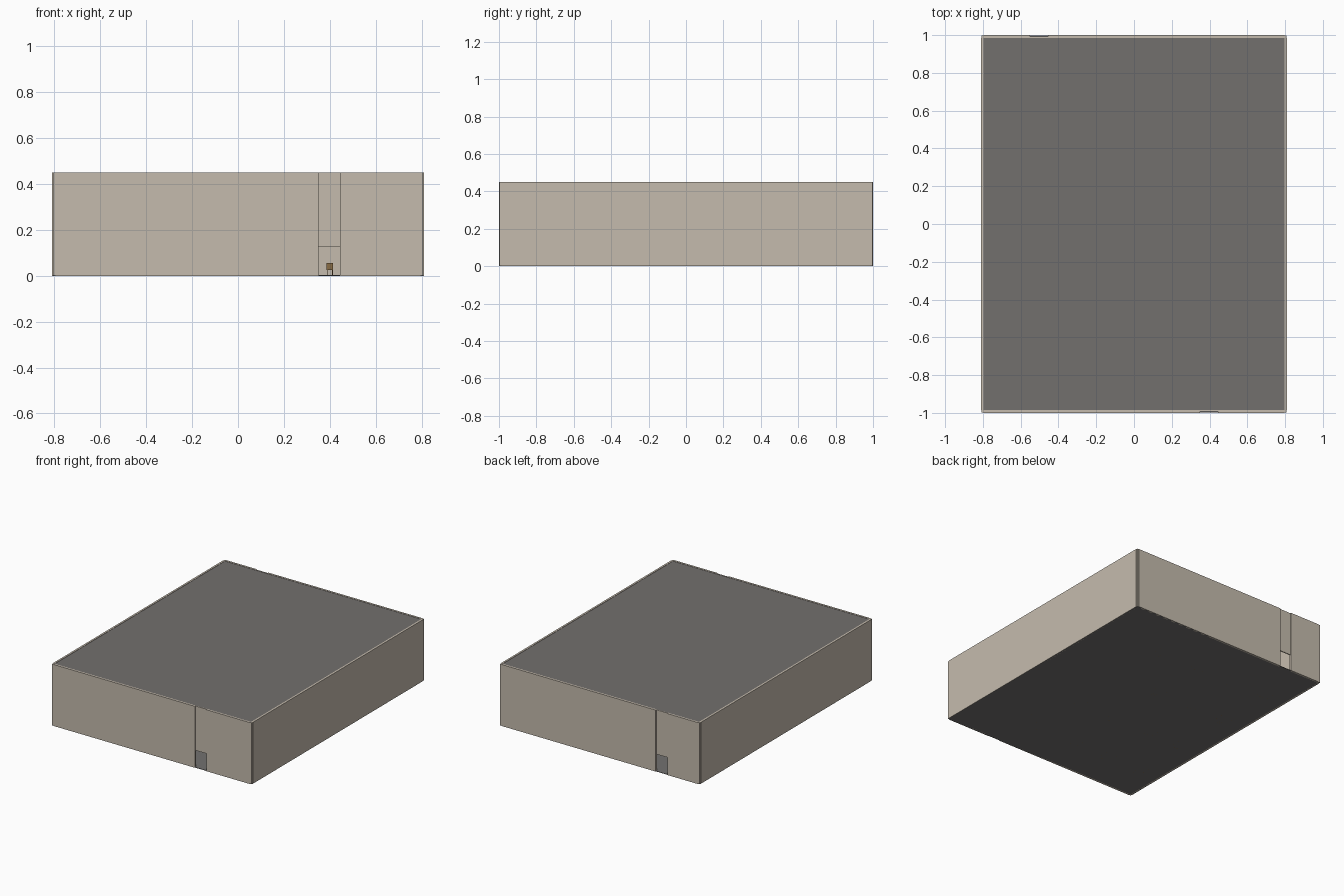
import bpy, bmesh

if "Cube" in bpy.data.objects:
    bpy.data.objects.remove(bpy.data.objects["Cube"])

def material(name, rgb):
    m = bpy.data.materials.new(name)
    m.diffuse_color = (*rgb, 1)
    m.use_nodes = True
    m.node_tree.nodes["Principled BSDF"].inputs["Base Color"].default_value = m.diffuse_color
    return m

WALL = material("plaster", (0.56, 0.50, 0.42))
ROOF = material("roof_grey", (0.17, 0.16, 0.155))
FLOOR = material("floor_grey", (0.17, 0.165, 0.16))
WOOD = material("wood", (0.25, 0.15, 0.06))

def boxes(name, spans, mat):
    """One object made of boxes given as (x0, x1, y0, y1, z0, z1)."""
    bm = bmesh.new()
    for x0, x1, y0, y1, z0, z1 in spans:
        vs = bmesh.ops.create_cube(bm, size=1)["verts"]
        for v in vs:
            v.co = ((x0 + x1) / 2 + v.co.x * (x1 - x0),
                    (y0 + y1) / 2 + v.co.y * (y1 - y0),
                    (z0 + z1) / 2 + v.co.z * (z1 - z0))
    me = bpy.data.meshes.new(name)
    bm.to_mesh(me)
    bm.free()
    me.materials.append(mat)
    ob = bpy.data.objects.new(name, me)
    bpy.context.collection.objects.link(ob)
    return ob

X, Y, H, T = 0.81, 1.0, 0.45, 0.014     # half width, half depth, height, wall thickness
DOOR_H = 0.125
XI, YI = X - T, Y - T

# floor and roof slabs
boxes("floor", [(-X + 0.003, X - 0.003, -Y + 0.003, Y - 0.003, 0, 0.003)], FLOOR)
boxes("roof", [(-XI, XI, -YI, YI, H - 0.008, H - 0.002)], ROOF)

# long side walls and corner posts set slightly back
for s, side in ((-1, "left"), (1, "right")):
    boxes(side + "_wall", [(*sorted((s * XI, s * X)), -YI, YI, 0, H)], WALL)
    for t, end in ((-1, "front"), (1, "back")):
        boxes(f"{end}_{side}_corner_post",
              [(*sorted((s * XI, s * (X - 0.003))), *sorted((t * YI, t * (Y - 0.003))), 0, H)], WALL)

# end walls with an open doorway and a recessed panel above it
for s, end, d0, d1 in ((-1, "front", 0.35, 0.445), (1, "back", -0.55, -0.455)):
    y = sorted((s * YI, s * Y))
    boxes(end + "_wall", [(-XI, d0, *y, 0, H), (d1, XI, *y, 0, H)], WALL)
    boxes(end + "_door_lintel",
          [(d0, d1, *sorted((s * YI, s * (Y - 0.007))), DOOR_H, H)], WALL)

# rows of tables and chairs inside
def table(x, y, w, d, h):
    t = 0.004
    legs = [(x + i * (w / 2 - t) - t / 2, x + i * (w / 2 - t) + t / 2,
             y + j * (d / 2 - t) - t / 2, y + j * (d / 2 - t) + t / 2, 0, h)
            for i in (-1, 1) for j in (-1, 1)]
    return legs + [(x - w / 2, x + w / 2, y - d / 2, y + d / 2, h - t, h)]

def chair(x, y):
    return table(x, y, 0.03, 0.03, 0.03) + [(x - 0.015, x + 0.015, y - 0.015, y - 0.011, 0.03, 0.055)]

for i, x in enumerate((-0.63, -0.35, -0.05, 0.27)):
    for j, y in enumerate((-0.68, -0.25, 0.2, 0.63)):
        boxes(f"table_{i}_{j}", table(x, y, 0.1, 0.06, 0.05), WOOD)
        boxes(f"chair_{i}_{j}", chair(x, y - 0.05), WOOD)
boxes("door_chair", chair(0.40, -0.6), WOOD)
